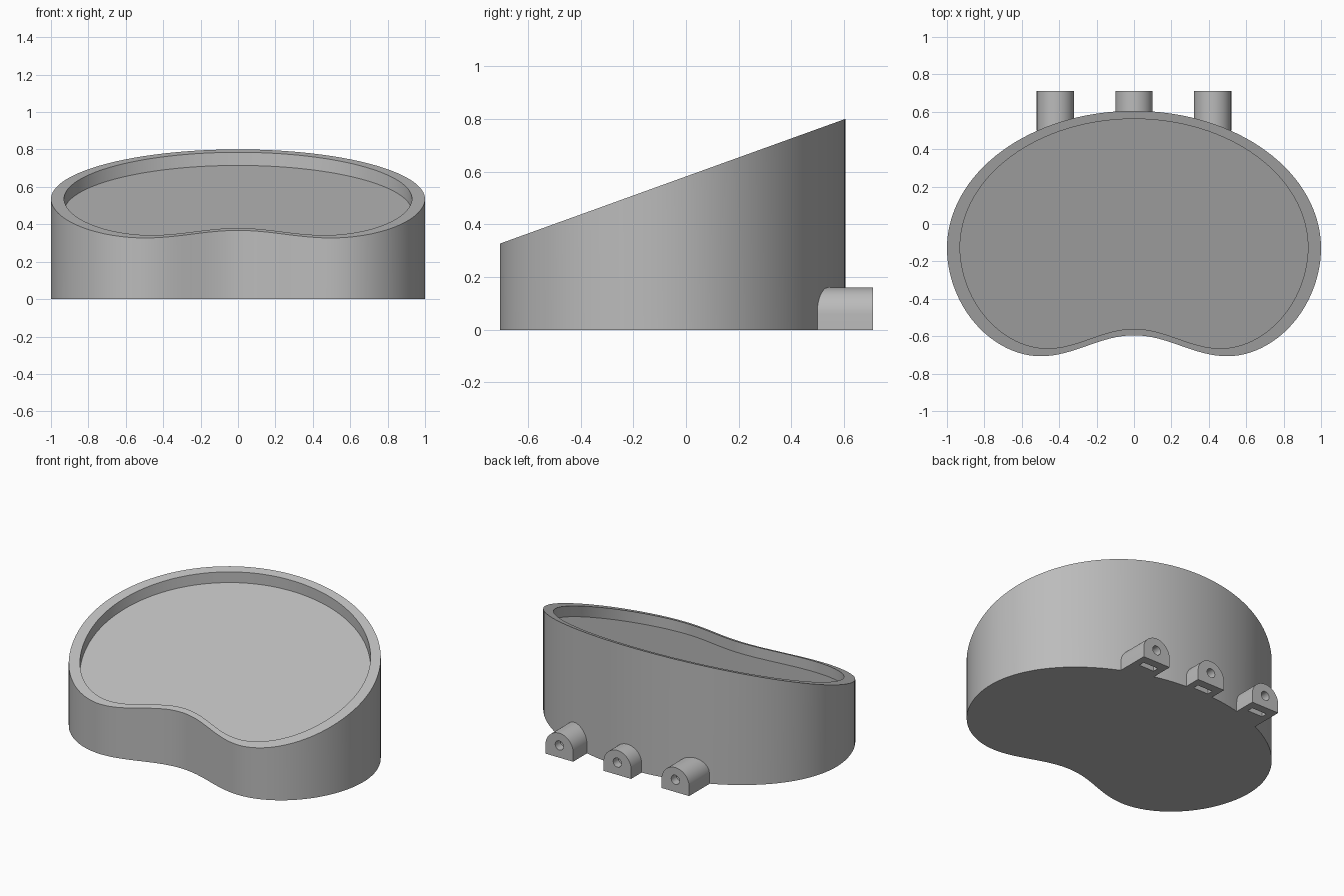
import bpy, bmesh
from math import sin, cos, pi, copysign

if "Cube" in bpy.data.objects:
    bpy.data.objects.remove(bpy.data.objects["Cube"])

grey = bpy.data.materials.new("plain grey")
grey.use_nodes = True
grey.diffuse_color = (0.5, 0.5, 0.5, 1)
grey.node_tree.nodes["Principled BSDF"].inputs["Base Color"].default_value = (0.5, 0.5, 0.5, 1)


def add_object(name, bm):
    bmesh.ops.recalc_face_normals(bm, faces=bm.faces)
    mesh = bpy.data.meshes.new(name)
    bm.to_mesh(mesh)
    bm.free()
    mesh.materials.append(grey)
    obj = bpy.data.objects.new(name, mesh)
    bpy.context.collection.objects.link(obj)
    return obj


def shade(obj):
    bpy.ops.object.select_all(action='DESELECT')
    obj.select_set(True)
    bpy.context.view_layer.objects.active = obj
    bpy.ops.object.shade_smooth_by_angle(angle=pi / 6)


def prism(name, outline, y0, y1):
    """Extrude an (x, z) outline along y."""
    bm = bmesh.new()
    face = bm.faces.new([bm.verts.new((x, y0, z)) for x, z in outline])
    ext = bmesh.ops.extrude_face_region(bm, geom=[face])
    moved = [v for v in ext["geom"] if isinstance(v, bmesh.types.BMVert)]
    bmesh.ops.translate(bm, verts=moved, vec=(0, y1 - y0, 0))
    return add_object(name, bm)


# Kidney outline: half ellipse at the back, two lobes and a shallow dip in front
MID = -0.13
half = [(sin(t), MID + 0.735 * cos(t)) for t in (pi / 2 * i / 32 for i in range(33))]
for i in range(1, 25):
    t = pi / 2 * i / 24
    half.append((0.5 + 0.5 * cos(t) ** 1.04, MID - 0.577 * sin(t) ** 1.04))
for i in range(1, 17):
    x = 0.5 * (1 - i / 16)
    half.append((x, -0.651 + 0.056 * cos(2 * pi * x)))
outline = half + [(-x, y) for x, y in half[-2:0:-1]]


def slope(y):
    return 0.582 + 0.361 * y


# Body: rings from the base up the wall, over the rim and down to the sunken floor
inner = [(0.93 * x, 0.935 * y - 0.004) for x, y in outline]
rings = [
    [(x, y, 0) for x, y in outline],
    [(x, y, slope(y)) for x, y in outline],
    [(x, y, slope(y)) for x, y in inner],
    [(x, y, slope(y) - 0.07) for x, y in inner],
]
bm = bmesh.new()
loops = [[bm.verts.new(p) for p in ring] for ring in rings]
for a, b in zip(loops, loops[1:]):
    for i in range(len(a)):
        j = (i + 1) % len(a)
        bm.faces.new((a[i], a[j], b[j], b[i]))
bm.faces.new(loops[0])
bm.faces.new(loops[-1])
shade(add_object("body", bm))

# Mounting lugs: arched blocks with a screw hole and a nut slot from below
for label, cx in (("right", -0.42), ("middle", 0), ("left", 0.42)):
    arch = [(cx - 0.1, 0), (cx + 0.1, 0)]
    arch += [(cx + 0.1 * cos(pi * i / 24), 0.06 + 0.1 * sin(pi * i / 24)) for i in range(25)]
    lug = prism(label + "_lug", arch, 0.5, 0.71)

    circle = [(cx + 0.03 * cos(pi * i / 12), 0.08 + 0.03 * sin(pi * i / 12)) for i in range(24)]
    box = [(cx + sx * 0.055, z) for sx, z in ((-1, -0.05), (1, -0.05), (1, 0.125), (-1, 0.125))]
    cutters = [prism("hole_cutter", circle, 0.58, 0.8), prism("slot_cutter", box, 0.615, 0.655)]
    for cutter in cutters:
        cutter.hide_render = True
        mod = lug.modifiers.new("cut", 'BOOLEAN')
        mod.operation = 'DIFFERENCE'
        mod.solver = 'EXACT'
        mod.object = cutter

    # Bake the cuts, then drop the cutters
    graph = bpy.context.evaluated_depsgraph_get()
    lug_mesh = bpy.data.meshes.new_from_object(lug.evaluated_get(graph))
    lug.modifiers.clear()
    lug.data = lug_mesh
    for cutter in cutters:
        bpy.data.objects.remove(cutter)
    shade(lug)
